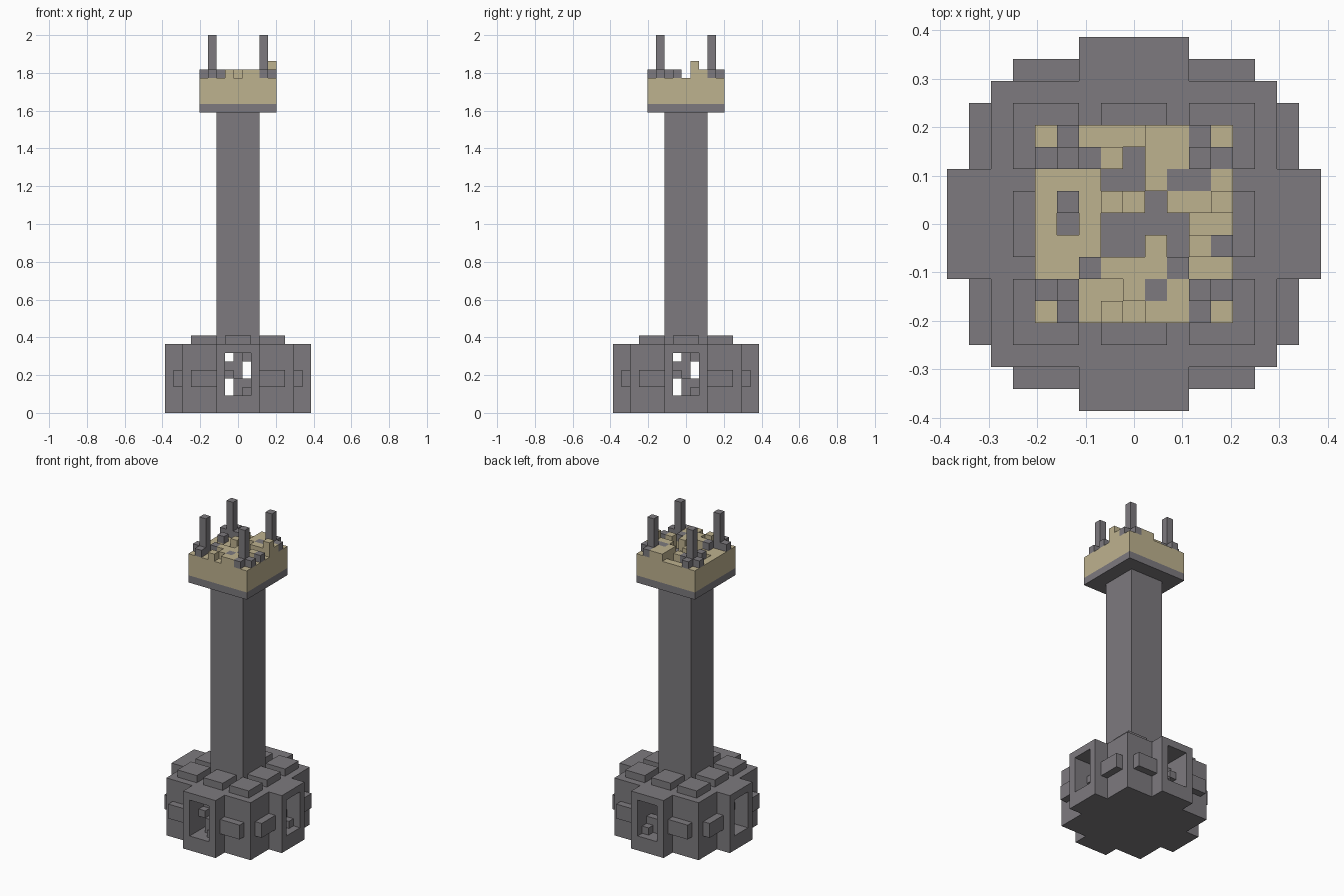
import bpy
import bmesh
from itertools import product

U = 2 / 44  # edge of one cube

cube = bpy.data.objects.get("Cube")
if cube:
    bpy.data.objects.remove(cube)


def material(name, rgb):
    m = bpy.data.materials.new(name)
    m.use_nodes = True
    m.diffuse_color = (*rgb, 1)
    m.node_tree.nodes["Principled BSDF"].inputs["Base Color"].default_value = (*rgb, 1)
    return m


STONE = material("grey stone", (0.205, 0.195, 0.21))
SAND = material("pale sandstone", (0.515, 0.445, 0.275))


def block(xs, ys, zs):
    """Set of cubes; ranges are inclusive, x and y count from the centre."""
    return set(product(*(range(a, b + 1) for a, b in (xs, ys, zs))))


def quarter_turns(cells):
    out = set()
    for _ in range(4):
        out |= cells
        cells = {(-y, x, z) for x, y, z in cells}
    return out


def build(name, cells, mat):
    """Mesh the outer skin of a set of cubes."""
    bm = bmesh.new()
    verts = {}

    def vert(p):
        if p not in verts:
            verts[p] = bm.verts.new(((p[0] - .5) * U, (p[1] - .5) * U, p[2] * U))
        return verts[p]

    for c in sorted(cells):
        for axis, side in product(range(3), (0, 1)):
            near = list(c)
            near[axis] += 2 * side - 1
            if tuple(near) in cells:
                continue
            loop = []
            for a, b in ((0, 0), (1, 0), (1, 1), (0, 1)):
                p = list(c)
                p[axis] += side
                p[(axis + 1) % 3] += a
                p[(axis + 2) % 3] += b
                loop.append(vert(tuple(p)))
            bm.faces.new(loop if side else loop[::-1])
    mesh = bpy.data.meshes.new(name)
    bm.to_mesh(mesh)
    bm.free()
    mesh.materials.append(mat)
    ob = bpy.data.objects.new(name, mesh)
    bpy.context.collection.objects.link(ob)


# Base: square core with four arms, pierced by two crossing window tunnels
base = block((-6, 6), (-6, 6), (0, 7))
base |= quarter_turns(block((-2, 2), (-8, -7), (0, 7)))
base -= quarter_turns(block((-1, 1), (-8, 0), (2, 6)))

# Wall bosses and roof pads
for x0 in (-5, 3):
    base |= quarter_turns(block((x0, x0 + 2), (-7, -7), (3, 4)))
base |= quarter_turns(block((3, 5), (3, 5), (8, 8)))
base |= quarter_turns(block((-1, 1), (-5, -3), (8, 8)))
build("base", base, STONE)

# Broken tracery inside the windows, same pattern on opposite sides
tracery = set()
for s in (-1, 1):
    for x, z0, z1, depth in ((-1, 4, 4, 6), (-1, 5, 5, 5), (0, 4, 6, 5), (0, 2, 3, 6),
                             (1, 2, 2, 7), (1, 3, 3, 6), (1, 6, 6, 6)):
        tracery |= block((x, x), (s * depth, s * depth), (z0, z1))
        tracery |= block((s * depth, s * depth), (x, x), (z0, z1))
build("window_tracery", tracery, STONE)

# Shaft and the stone slab under the head
build("shaft", block((-2, 2), (-2, 2), (8, 34)), STONE)
build("head_slab", block((-4, 4), (-4, 4), (35, 35)), STONE)

# Ruined top, back row first: . low sand, y raised sand, Y tall sand,
# g raised stone, f sunken stone, P pillar
PLAN = [".g...yyg.",
        "gPgyfyygP"[:7] + "Pg",
        "...ffyggy",
        ".g.y.fyyY",
        ".f.ffff..",
        "...ffyfyg",
        "..gyyyg..",
        "gP..ygyPg",
        ".g.y.yyg."]
TOP = {".": 38, "y": 39, "Y": 40}
sand, rubble, pillars = set(), set(), set()
for r, row in enumerate(PLAN):
    for c, kind in enumerate(row):
        x, y = (c - 4, c - 4), (4 - r, 4 - r)
        if kind == "f":
            sand |= block(x, y, (36, 36))
            rubble |= block(x, y, (37, 37))
        else:
            sand |= block(x, y, (36, TOP.get(kind, 38)))
        if kind == "g":
            rubble |= block(x, y, (39, 39))
        if kind == "P":
            pillars |= block(x, y, (39, 43))
build("head_walls", sand, SAND)
build("head_rubble", rubble, STONE)
build("corner_pillars", pillars, STONE)
